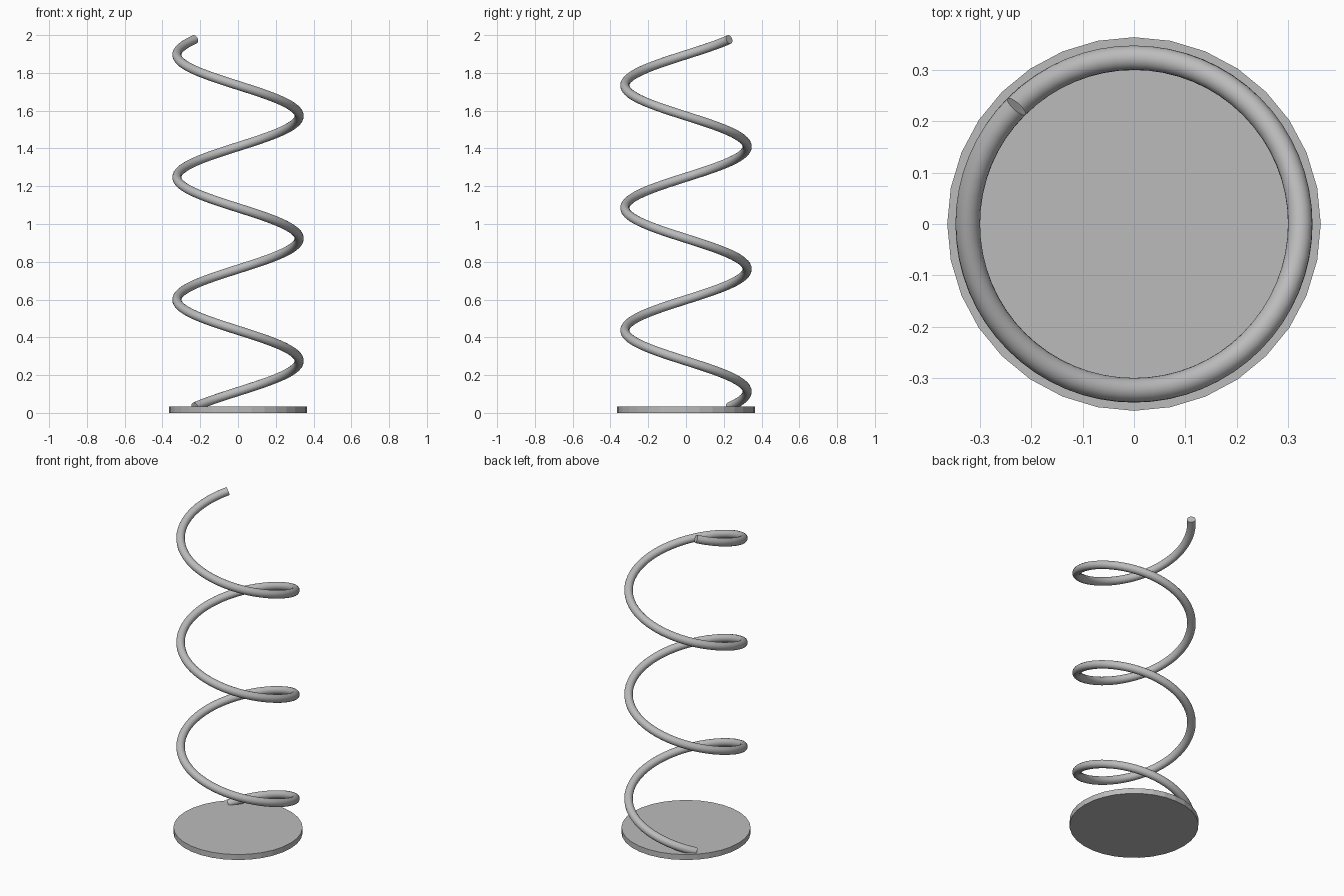
import bpy
from math import cos, sin, pi

cube = bpy.data.objects.get("Cube")
if cube:
    bpy.data.objects.remove(cube, do_unlink=True)

grey = bpy.data.materials.new("plain grey")
grey.use_nodes = True
colour = (0.5, 0.5, 0.5, 1)
grey.diffuse_color = colour
grey.node_tree.nodes["Principled BSDF"].inputs["Base Color"].default_value = colour

# Base disc
BASE_HEIGHT = 0.034
bpy.ops.mesh.primitive_cylinder_add(vertices=32, radius=0.364, depth=BASE_HEIGHT,
                                    location=(0, 0, BASE_HEIGHT / 2))
base = bpy.context.object
base.name = "base_disc"
base.data.materials.append(grey)

# Spring wire: a helix that climbs clockwise as seen from the top
TURNS, STEPS = 3, 64
COIL_RADIUS, WIRE_RADIUS = 0.324, 0.024
START_Z, END_Z = 0.032, 1.977
START_ANGLE = 0.75 * pi

curve = bpy.data.curves.new("spring_wire", "CURVE")
curve.dimensions = "3D"
curve.bevel_depth = WIRE_RADIUS
curve.bevel_resolution = 6
curve.use_fill_caps = True
spline = curve.splines.new("POLY")
count = TURNS * STEPS
spline.points.add(count)
for i, point in enumerate(spline.points):
    t = i / count
    a = START_ANGLE - 2 * pi * TURNS * t
    z = START_Z + (END_Z - START_Z) * t
    point.co = (COIL_RADIUS * cos(a), COIL_RADIUS * sin(a), z, 1)
curve.materials.append(grey)
spring = bpy.data.objects.new("spring_wire", curve)
bpy.context.collection.objects.link(spring)

# Turn the wire into a mesh with smooth sides and sharp end caps
bpy.ops.object.select_all(action="DESELECT")
spring.select_set(True)
bpy.context.view_layer.objects.active = spring
bpy.ops.object.convert(target="MESH")
bpy.ops.object.shade_smooth_by_angle(angle=pi / 5)
